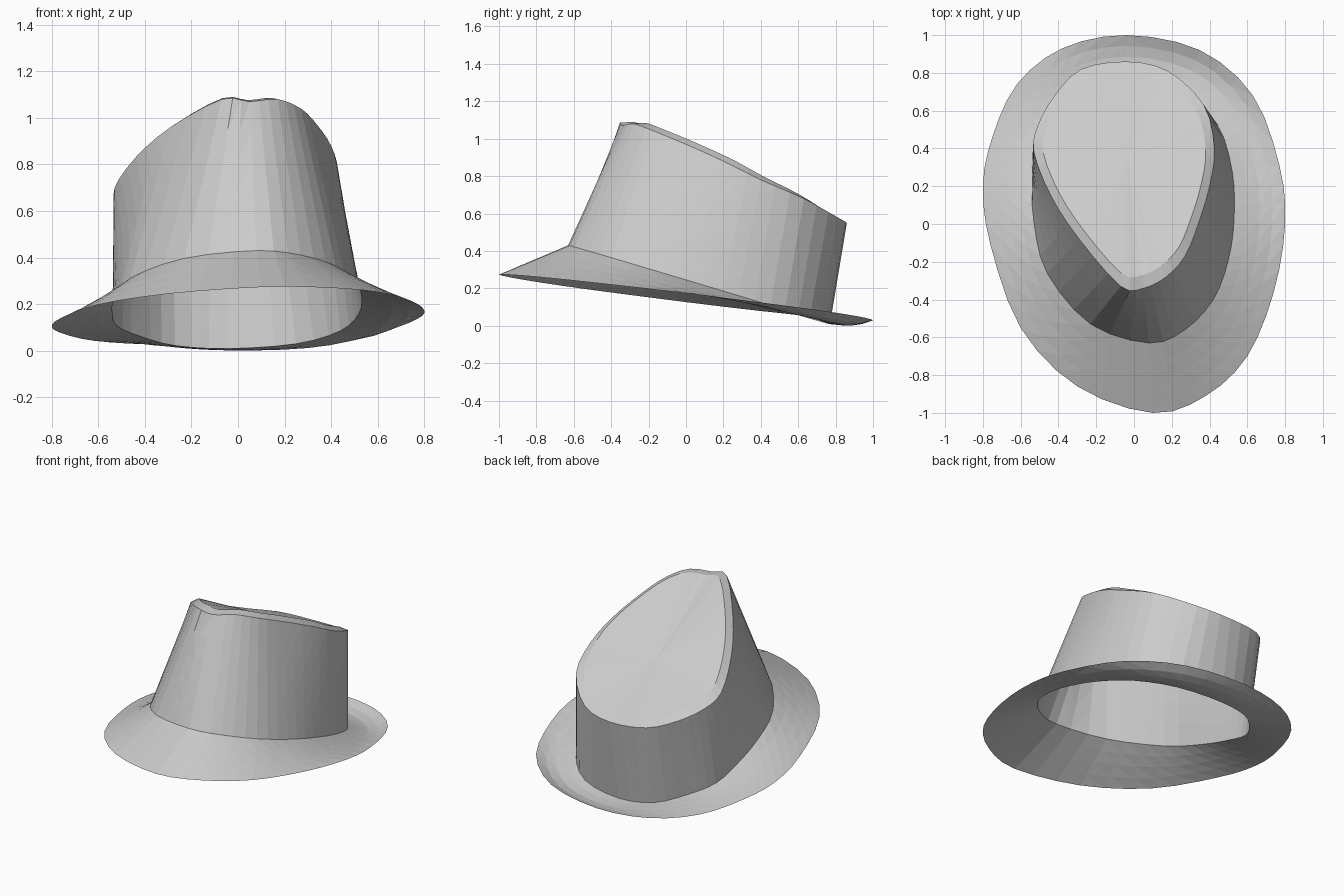
import bpy, bmesh
from math import sin, pi
from mathutils import Vector

cube = bpy.data.objects.get("Cube")
if cube:
    bpy.data.objects.remove(cube, do_unlink=True)

felt = bpy.data.materials.new("grey_felt")
felt.use_nodes = True
felt.diffuse_color = (0.6, 0.6, 0.6, 1)
shader = next(n for n in felt.node_tree.nodes if n.type == 'BSDF_PRINCIPLED')
shader.inputs["Base Color"].default_value = felt.diffuse_color
shader.inputs["Roughness"].default_value = 0.8


def smooth_ring(points, steps=3):
    """Closed Catmull-Rom curve through the given points."""
    ring, count = [], len(points)
    for i in range(count):
        before, start, end, after = (points[(i + k) % count] for k in (-1, 0, 1, 2))
        for s in range(steps):
            t = s / steps
            ring.append(start + 0.5 * t * (end - before
                        + t * (2 * before - 5 * start + 4 * end - after
                               + t * (3 * (start - end) + after - before))))
    return ring


def lift(outline, height):
    """Put a flat outline onto a sloping surface."""
    return [Vector((x, y, height(x, y))) for x, y in outline]


def blend(lower, upper, rows):
    """Rows of rings running evenly from one ring to another."""
    return [[a.lerp(b, r / rows) for a, b in zip(lower, upper)] for r in range(rows + 1)]


def loft(name, rings, closing_point=None):
    """Skin a stack of rings, optionally closed by a fan."""
    bm = bmesh.new()
    rows = [[bm.verts.new(p) for p in ring] for ring in rings]
    count = len(rows[0])
    for low, high in zip(rows, rows[1:]):
        for i in range(count):
            j = (i + 1) % count
            bm.faces.new((low[i], low[j], high[j], high[i]))
    if closing_point is not None:
        middle = bm.verts.new(closing_point)
        for i in range(count):
            bm.faces.new((rows[-1][i], rows[-1][(i + 1) % count], middle))
    bmesh.ops.triangulate(bm, faces=bm.faces[:], quad_method='SHORT_EDGE')
    mesh = bpy.data.meshes.new(name)
    bm.to_mesh(mesh)
    bm.free()
    mesh.materials.append(felt)
    obj = bpy.data.objects.new(name, mesh)
    bpy.context.collection.objects.link(obj)
    return obj


# Outlines run from the front, round the left side, to the back and round the right
brim_outline = [(.1, -1), (.38, -.91), (.6, -.7), (.74, -.36), (.8, 0), (.77, .31),
                (.63, .68), (.35, .92), (-.04, 1), (-.38, .93), (-.62, .74),
                (-.75, .46), (-.8, .2), (-.76, -.11), (-.6, -.55), (-.3, -.86)]
base_outline = [(.08, -.63), (.27, -.56), (.42, -.4), (.5, -.19), (.53, .03), (.52, .28),
                (.44, .53), (.25, .71), (-.04, .77), (-.27, .72), (-.42, .58),
                (-.52, .43), (-.54, .25), (-.53, .01), (-.46, -.26), (-.23, -.53)]
rim_points = [(.05, -.34, 1.07), (.17, -.28, 1.08), (.27, -.17, 1.04), (.34, 0, .97),
              (.4, .2, .88), (.425, .4, .78), (.37, .63, .68), (.18, .81, .58),
              (-.04, .86, .55), (-.28, .82, .56), (-.42, .68, .59), (-.51, .52, .64),
              (-.53, .38, .7), (-.44, .15, .83), (-.29, -.08, .96), (-.07, -.33, 1.08)]

brim_edge = smooth_ring(lift(brim_outline, lambda x, y: 0.15 - 0.12 * y + 0.03 * x))
crown_base = smooth_ring(lift(base_outline, lambda x, y: 0.24 - 0.3 * y + 0.01 * x))
crown_rim = smooth_ring([Vector(p) for p in rim_points])

# Sloping brim, sagging a little at the back left
brim_rings = blend(brim_edge, crown_base, 4)
for row, ring in enumerate(brim_rings):
    for p in ring:
        p.z -= 0.04 * sin(pi * row / 4) * max(0, p.x + p.y - 0.4)
loft("brim", brim_rings)

# Open-bottomed crown wall
loft("crown_wall", blend(crown_base, crown_rim, 5))

# Crown top: a narrow bevelled shoulder, fading out at the back, around a slanted panel
centre = Vector((-0.03, 0.35, 0.78))
panel_edge = [p.lerp(centre, 0.1) for p in crown_rim]
for p in panel_edge:
    p.z += 0.035 * min(1, max(0, 1.6 - 2 * p.y))
panel_rings = blend(panel_edge, [p.lerp(centre, 0.7) for p in panel_edge], 2)
loft("crown_top", [crown_rim] + panel_rings, centre)
